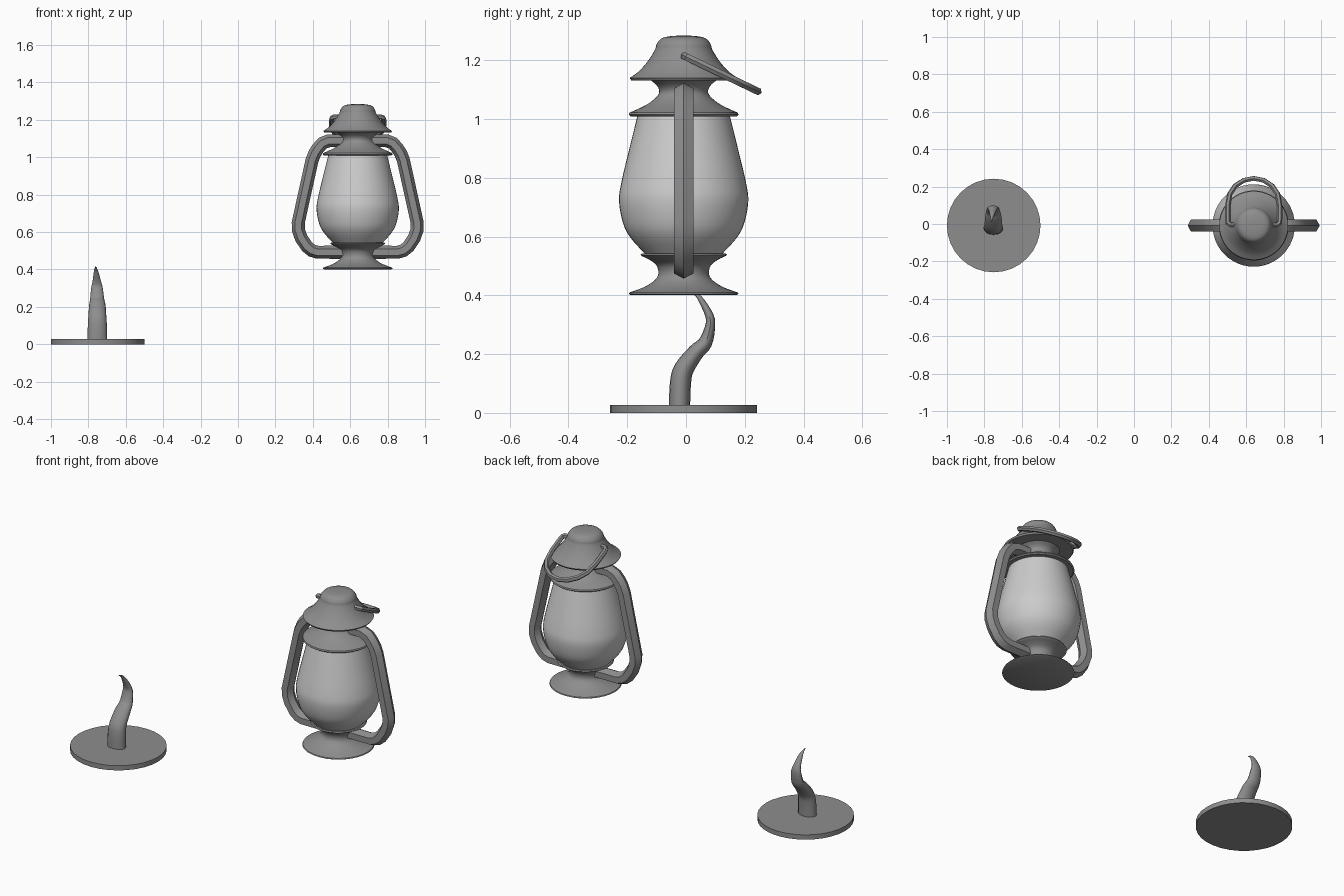
import bpy, bmesh, math
from mathutils import Vector, Matrix

if "Cube" in bpy.data.objects:
    bpy.data.objects.remove(bpy.data.objects["Cube"])

CY = -0.008
LANTERN = Vector((0.64, CY, 0))
STAND = Vector((-0.75, CY, 0))


def material(name, v):
    m = bpy.data.materials.new(name)
    m.diffuse_color = (v, v, v, 1)
    m.use_nodes = True
    m.node_tree.nodes["Principled BSDF"].inputs["Base Color"].default_value = m.diffuse_color
    return m


GLASS = material("pale_glass", 0.9)
METAL = material("dark_metal", 0.27)


def finish(name, bm, loc, mat, angle=35):
    bmesh.ops.remove_doubles(bm, verts=bm.verts, dist=1e-5)
    bmesh.ops.recalc_face_normals(bm, faces=bm.faces)
    me = bpy.data.meshes.new(name)
    bm.to_mesh(me)
    bm.free()
    ob = bpy.data.objects.new(name, me)
    bpy.context.collection.objects.link(ob)
    ob.location = loc
    me.materials.append(mat)
    bpy.ops.object.select_all(action='DESELECT')
    ob.select_set(True)
    bpy.context.view_layer.objects.active = ob
    bpy.ops.object.shade_smooth_by_angle(angle=math.radians(angle))
    return ob


def smooth(pts, steps=4):
    """Catmull-Rom through tuples of any length."""
    vs = [Vector(p) for p in pts]
    out = []
    for i in range(len(vs) - 1):
        a, b, c, d = vs[max(i - 1, 0)], vs[i], vs[i + 1], vs[min(i + 2, len(vs) - 1)]
        for k in range(steps):
            t = k / steps
            out.append(0.5 * (2 * b + (c - a) * t + (2 * a - 5 * b + 4 * c - d) * t * t
                              + (3 * b - a - 3 * c + d) * t ** 3))
    return [tuple(p) for p in out] + [tuple(vs[-1])]


def lathe(name, profile, loc, mat=METAL, n=48):
    bm = bmesh.new()
    vs = [bm.verts.new((r, 0, z)) for r, z in profile]
    es = [bm.edges.new(p) for p in zip(vs, vs[1:])]
    bmesh.ops.spin(bm, geom=vs + es, cent=(0, 0, 0), axis=(0, 0, 1),
                   angle=2 * math.pi, steps=n, use_duplicate=False)
    return finish(name, bm, loc, mat)


def sweep(name, path, sizes, normal, n, loc, mirror=False):
    """Tube along a planar path; sizes = (in-plane, along normal) half-widths."""
    bm = bmesh.new()
    path = [Vector(p) for p in path]
    normal = Vector(normal).normalized()
    rings = []
    for i, p in enumerate(path):
        t0 = (p - path[i - 1]).normalized() if i else Vector()
        t1 = (path[i + 1] - p).normalized() if i + 1 < len(path) else Vector()
        side = (t0 + t1).normalized().cross(normal)
        a, b = sizes[i]
        rings.append([bm.verts.new(p + side * a * math.cos(w) + normal * b * math.sin(w))
                      for w in (2 * math.pi * k / n for k in range(n))])
    for r, s in zip(rings, rings[1:]):
        for k in range(n):
            bm.faces.new((r[k], r[(k + 1) % n], s[(k + 1) % n], s[k]))
    bm.faces.new(rings[0])
    bm.faces.new(rings[-1])
    if mirror:
        geom = bmesh.ops.duplicate(bm, geom=bm.verts[:] + bm.edges[:] + bm.faces[:])["geom"]
        vs = [g for g in geom if isinstance(g, bmesh.types.BMVert)]
        bmesh.ops.transform(bm, matrix=Matrix.Scale(-1, 4, (1, 0, 0)), verts=vs)
    return finish(name, bm, loc, METAL)


# Lantern foot
foot = smooth([(.184, .41), (.135, .428), (.098, .452), (.086, .475),
               (.093, .503), (.118, .522), (.143, .534)], 3)
lathe("lantern_foot", [(0, .401), (.18, .401), (.187, .405)] + foot
      + [(.147, .538), (.143, .543), (0, .543)], LANTERN)

# Glass globe
globe = smooth([(.132, .542), (.18, .595), (.206, .645), (.22, .72), (.212, .785),
                (.186, .895), (.157, 1.012)], 5)
lathe("glass_globe", [(0, .542)] + globe + [(0, 1.012)], LANTERN, GLASS)

# Collar and hood
collar = smooth([(.184, 1.022), (.128, 1.048), (.095, 1.073), (.083, 1.092), (.09, 1.113), (.112, 1.132)], 3)
lathe("lantern_collar", [(0, 1.009), (.18, 1.009), (.187, 1.015)] + collar + [(0, 1.132)], LANTERN)
hood = smooth([(.184, 1.14), (.152, 1.163), (.12, 1.2), (.097, 1.238), (.092, 1.255),
               (.075, 1.275), (.04, 1.283), (0, 1.284)], 3)
lathe("lantern_hood", [(0, 1.131), (.178, 1.131)] + hood, LANTERN)

# Hexagonal side tubes, mirrored
tube = [(.04, 1.088), (.155, 1.088), (.188, 1.075), (.213, 1.047), (.23, 1.02), (.244, .985),
        (.318, .65), (.317, .61), (.302, .568), (.271, .522), (.245, .501), (.214, .492), (.05, .492)]
sweep("side_tubes", [(x, 0, z) for x, z in tube], [(.035, .038)] * len(tube),
      (0, 1, 0), 6, LANTERN, mirror=True)

# Tilted carrying handle
SL = -0.48
half = [(.085, .003), (.125, .003), (.137, .012), (.139, .035), (.139, .105)]
arc = [(.139 * math.cos(math.pi * k / 8), .115 + .137 * math.sin(math.pi * k / 8)) for k in range(1, 8)]
bail = half + arc + [(-x, y) for x, y in reversed(half)]
sweep("carrying_handle", [(x, y, 1.216 + SL * y) for x, y in bail], [(.014, .014)] * len(bail),
      (0, -SL, 1), 6, LANTERN)

# Stand plate
lathe("stand_plate", [(0, 0), (.25, 0), (.25, .027), (0, .027)], STAND, n=32)

# Curved horn: x, y, z, in-plane half width, x half width
horn = smooth([(-.002, -.014, .02, .036, .053), (-.002, -.011, .1, .036, .051),
               (-.002, .001, .15, .034, .048), (-.002, .042, .207, .028, .044),
               (-.003, .074, .24, .024, .038), (-.004, .091, .30, .0165, .031),
               (-.005, .086, .335, .014, .023), (-.008, .062, .38, .01, .014),
               (-.01, .044, .402, .006, .008), (-.011, .02, .416, .001, .002)], 4)
sweep("curved_horn", [h[:3] for h in horn], [h[3:] for h in horn], (1, 0, 0), 16, STAND)
